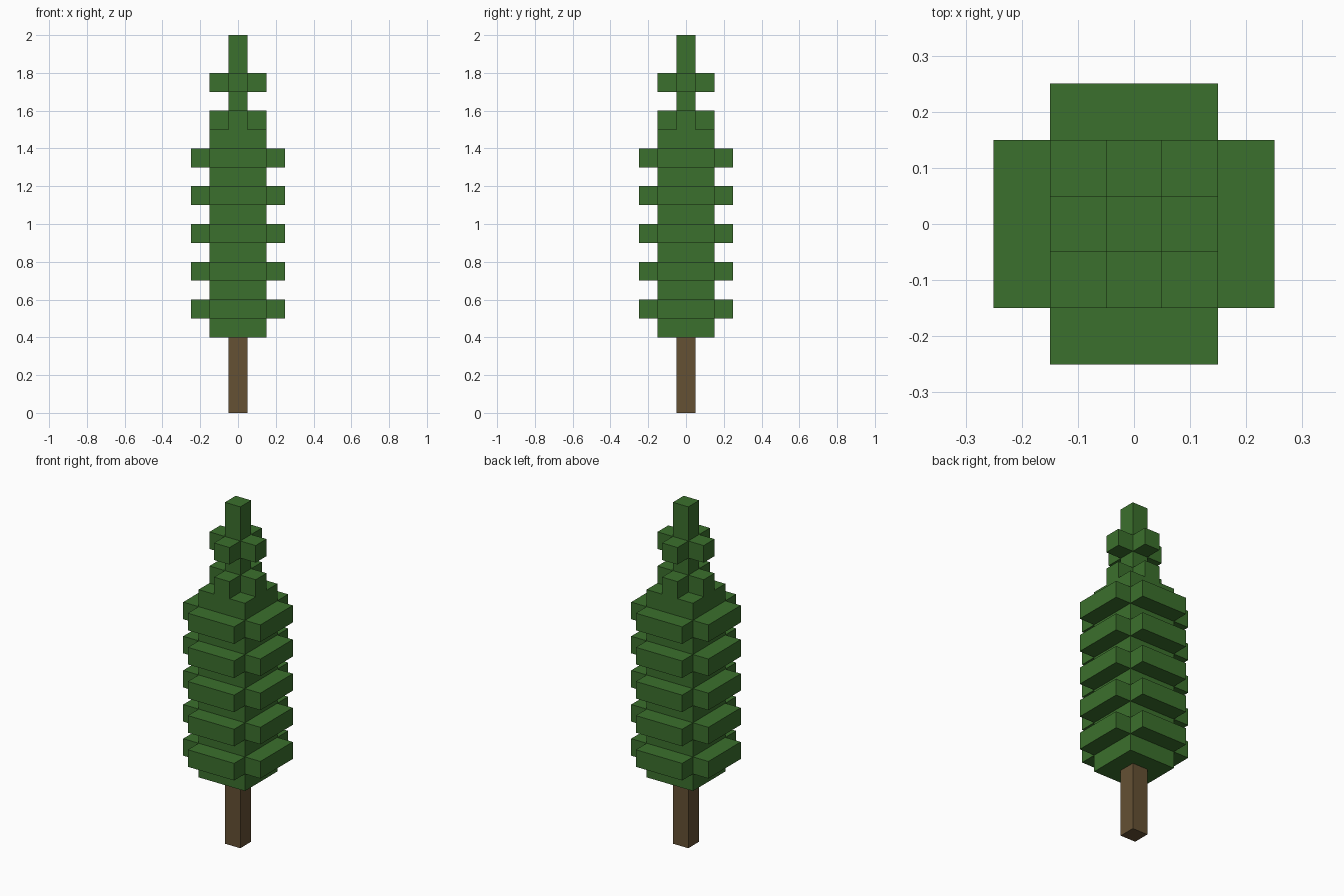
import bpy
import bmesh
from math import pi
from mathutils import Matrix, Vector

cube = bpy.data.objects.get("Cube")
if cube:
    bpy.data.objects.remove(cube, do_unlink=True)

U = 0.1  # one block


def material(name, colour):
    mat = bpy.data.materials.new(name)
    mat.use_nodes = True
    mat.diffuse_color = (*colour, 1)
    mat.node_tree.nodes["Principled BSDF"].inputs["Base Color"].default_value = (*colour, 1)
    return mat


def add_box(bm, centre, size, open_side=None):
    """Add a box, leaving out the face that is buried in its neighbour."""
    place = Matrix.Translation(centre) @ Matrix.Diagonal((*size, 1))
    verts = bmesh.ops.create_cube(bm, size=1, matrix=place)["verts"]
    if open_side:
        bm.normal_update()
        faces = {f for v in verts for f in v.link_faces}
        hidden = [f for f in faces if f.normal.dot(Vector(open_side)) > 0.9]
        bmesh.ops.delete(bm, geom=hidden, context="FACES_ONLY")


def finish(name, bm, mat):
    mesh = bpy.data.meshes.new(name)
    bm.to_mesh(mesh)
    bm.free()
    mesh.materials.append(mat)
    obj = bpy.data.objects.new(name, mesh)
    bpy.context.collection.objects.link(obj)
    return obj


def column(name, width, bottom, top, mat, open_side=None):
    bm = bmesh.new()
    add_box(bm, (0, 0, (bottom + top) / 2), (width, width, top - bottom), open_side)
    finish(name, bm, mat)


def ring(name, core_width, arm_width, bottom, mat):
    """Four one-block arms around a square core."""
    bm = bmesh.new()
    for i in range(4):
        arm = bmesh.new()
        add_box(arm, ((core_width + U) / 2, 0, bottom + U / 2), (U, arm_width, U), (-1, 0, 0))
        arm.transform(Matrix.Rotation(i * pi / 2, 4, "Z"))
        piece = bpy.data.meshes.new("arm")
        arm.to_mesh(piece)
        arm.free()
        bm.from_mesh(piece)
        bpy.data.meshes.remove(piece)
    finish(name, bm, mat)


bark = material("brown bark", (0.130, 0.082, 0.034))
leaf = material("green needles", (0.044, 0.162, 0.026))

# Trunk, thick foliage and the narrow spire above it
column("trunk", U, 0, 0.4, bark, (0, 0, 1))
column("foliage_core", 3 * U, 0.4, 1.5, leaf)
column("spire", U, 1.5, 2.0, leaf, (0, 0, -1))

# Wide boughs on the core, at every second layer
for level in range(5):
    ring(f"bough_ring_{level + 1}", 3 * U, 3 * U, 0.5 + 2 * U * level, leaf)

# Small twigs around the spire
for level in range(2):
    ring(f"twig_ring_{level + 1}", U, U, 1.5 + 2 * U * level, leaf)
